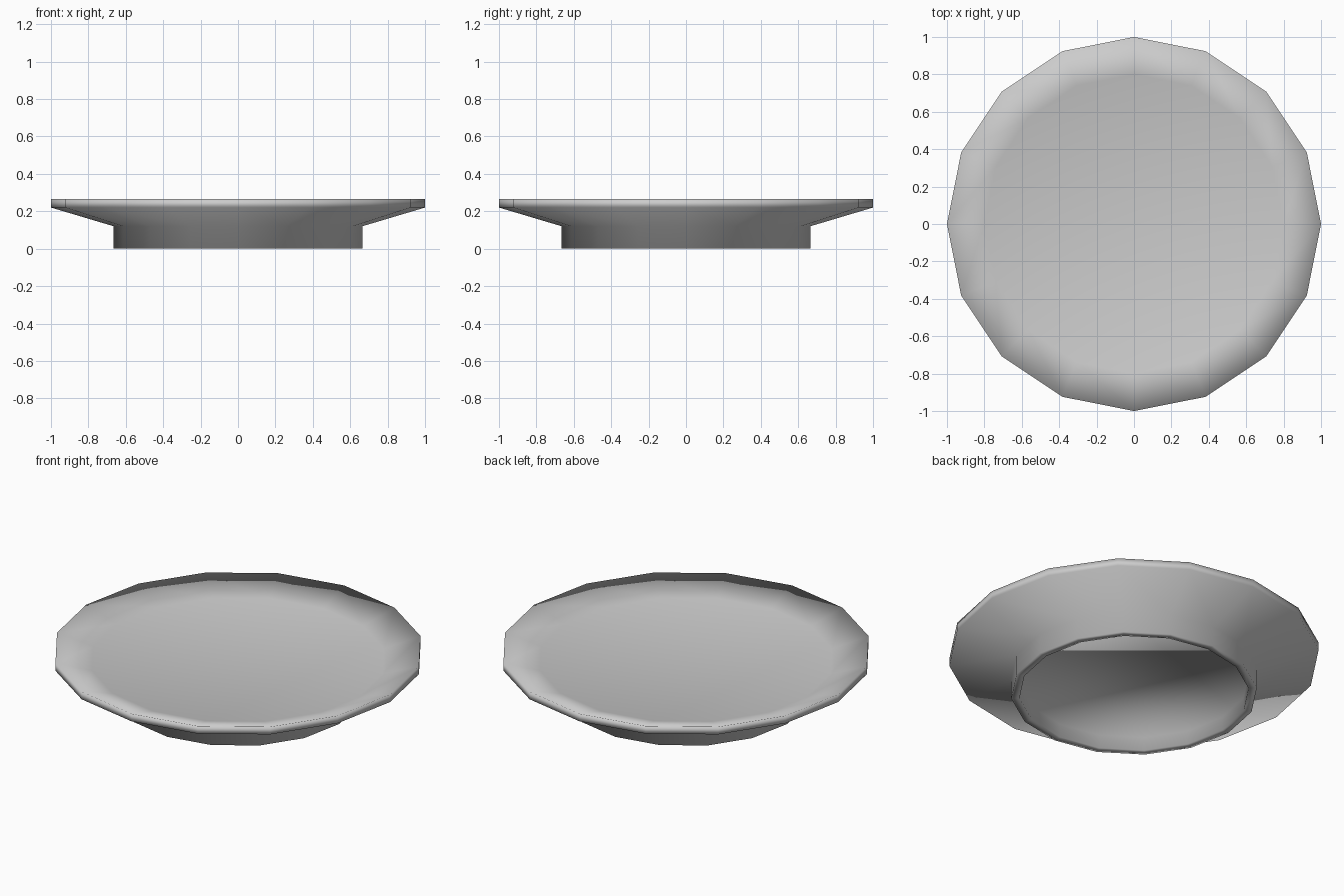
import bpy, bmesh
from math import cos, sin, tau

if "Cube" in bpy.data.objects:
    bpy.data.objects.remove(bpy.data.objects["Cube"])

SIDES = 16

# Cross-section (radius, height): inner floor edge, rim, flare, foot ring, recess
PROFILE = [
    (0.80, 0.205),
    (1.00, 0.265),
    (1.00, 0.22),
    (0.665, 0.12),
    (0.665, 0.0),
    (0.62, 0.0),
    (0.62, 0.08),
]


def revolve(name, profile, sides):
    bm = bmesh.new()
    rings = [[bm.verts.new((r * cos(tau * i / sides), r * sin(tau * i / sides), z))
              for i in range(sides)] for r, z in profile]
    for a, b in zip(rings, rings[1:]):
        for i in range(sides):
            j = (i + 1) % sides
            bm.faces.new((a[i], b[i], b[j], a[j]))
    # Close the dish floor and the underside recess
    bm.faces.new(rings[0])
    bm.faces.new(rings[-1][::-1])
    bmesh.ops.recalc_face_normals(bm, faces=bm.faces)
    for f in bm.faces:
        f.smooth = True
    mesh = bpy.data.meshes.new(name)
    bm.to_mesh(mesh)
    bm.free()
    obj = bpy.data.objects.new(name, mesh)
    bpy.context.collection.objects.link(obj)
    return obj


# Shallow footed plate
revolve("plate", PROFILE, SIDES)
